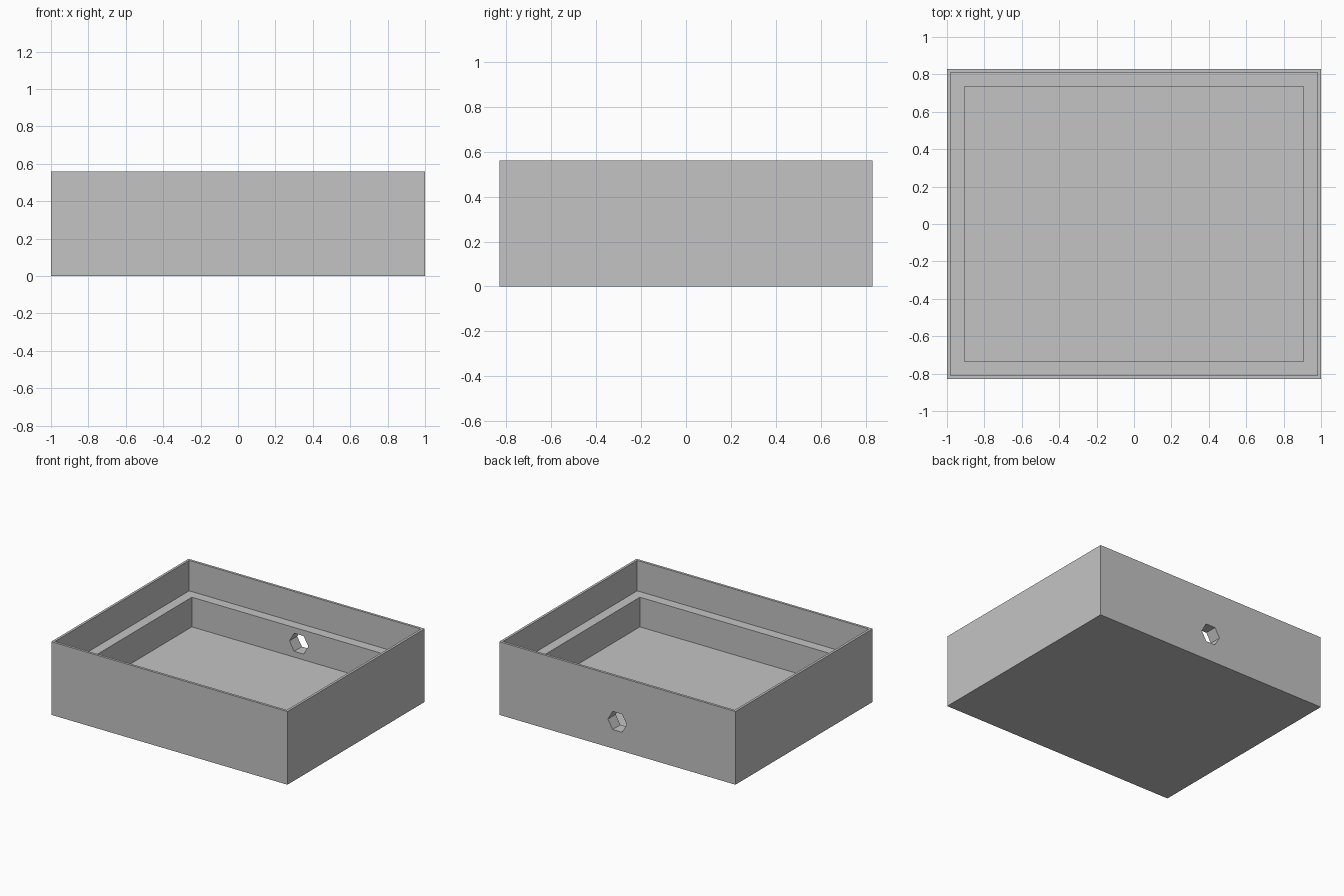
import bpy
import bmesh
import math

cube = bpy.data.objects.get("Cube")
if cube:
    bpy.data.objects.remove(cube, do_unlink=True)

WIDTH, DEPTH, HEIGHT = 2.0, 1.66, 0.56
RIM, WALL = 0.019, 0.094
LEDGE_Z, FLOOR_Z = 0.327, 0.1

# Single plain grey
grey = bpy.data.materials.new("grey")
grey.use_nodes = True
colour = (0.55, 0.55, 0.55, 1)
grey.diffuse_color = colour
grey.node_tree.nodes["Principled BSDF"].inputs["Base Color"].default_value = colour


def sink(bm, face, margin, drop):
    """Inset a face by margin, then push it straight down; returns the new floor."""
    bmesh.ops.inset_individual(bm, faces=[face], thickness=margin, use_even_offset=True)
    floor = bmesh.ops.extrude_discrete_faces(bm, faces=[face])["faces"][0]
    bmesh.ops.translate(bm, verts=floor.verts, vec=(0, 0, -drop))
    return floor


# Tray: outer box, thin rim, ledge and deep floor
bm = bmesh.new()
bmesh.ops.create_cube(bm, size=1)
bmesh.ops.scale(bm, verts=bm.verts, vec=(WIDTH, DEPTH, HEIGHT))
bmesh.ops.translate(bm, verts=bm.verts, vec=(0, 0, HEIGHT / 2))
top = max(bm.faces, key=lambda f: f.calc_center_median().z)
ledge = sink(bm, top, RIM, HEIGHT - LEDGE_Z)
sink(bm, ledge, WALL - RIM, LEDGE_Z - FLOOR_Z)
bmesh.ops.recalc_face_normals(bm, faces=bm.faces)
mesh = bpy.data.meshes.new("tray")
bm.to_mesh(mesh)
bm.free()
mesh.materials.append(grey)
tray = bpy.data.objects.new("tray", mesh)
bpy.context.collection.objects.link(tray)

# Hexagonal cable hole through the back wall
bpy.ops.mesh.primitive_cylinder_add(
    vertices=6, radius=0.08, depth=0.3,
    location=(0, DEPTH / 2 - WALL / 2, (LEDGE_Z + FLOOR_Z) / 2),
    rotation=(math.pi / 2, math.pi / 6, 0))
cutter = bpy.context.object
cutter.name = "hole_cutter"
cutter.hide_render = True
cutter.data.materials.append(grey)

cut = tray.modifiers.new("cable_hole", "BOOLEAN")
cut.operation = "DIFFERENCE"
cut.solver = "EXACT"
cut.object = cutter
bpy.ops.object.select_all(action="DESELECT")
bpy.context.view_layer.objects.active = tray
tray.select_set(True)
bpy.ops.object.modifier_apply(modifier=cut.name)
bpy.data.objects.remove(cutter, do_unlink=True)
